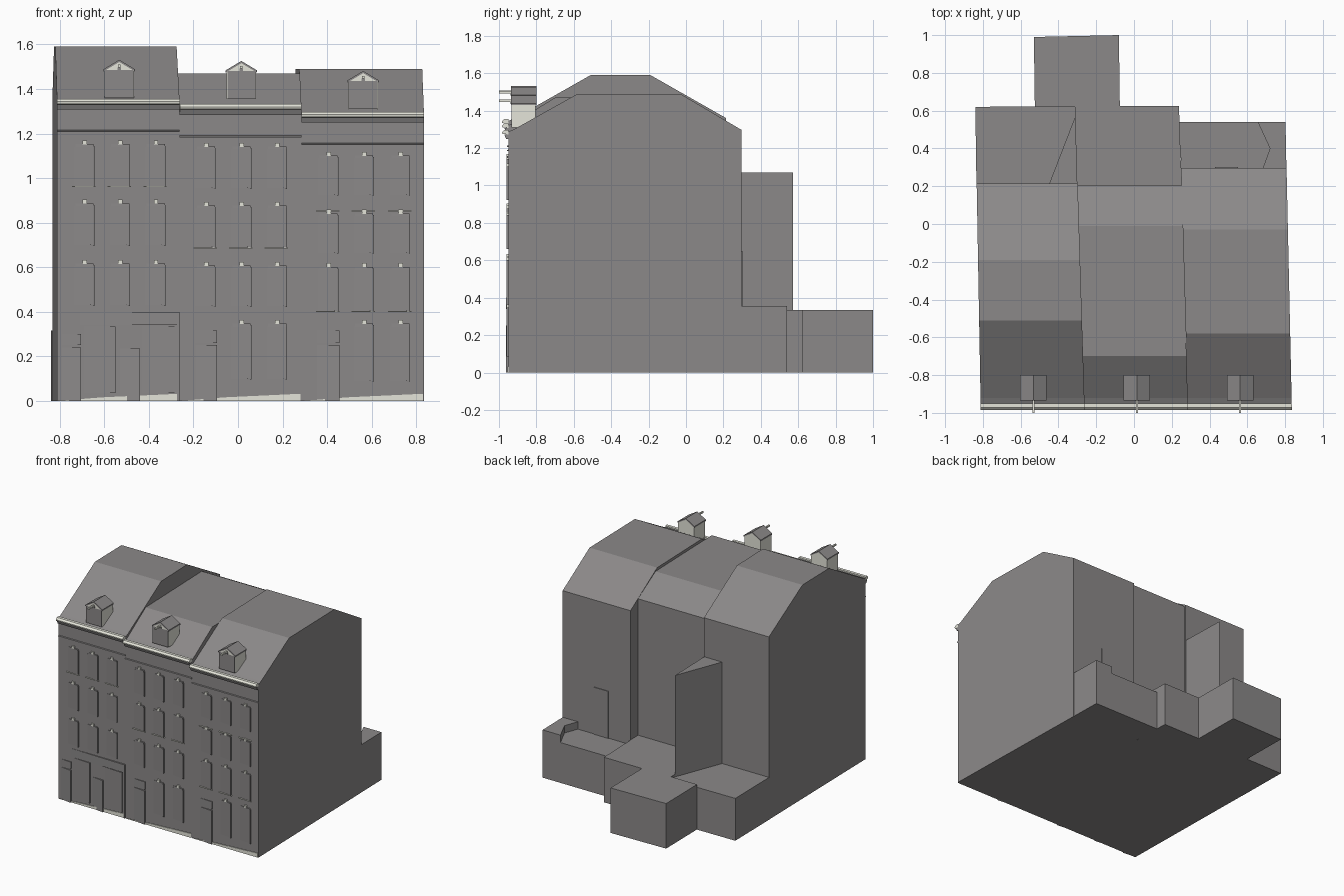
import bpy, bmesh, math

if "Cube" in bpy.data.objects:
    bpy.data.objects.remove(bpy.data.objects["Cube"])


def material(name, rgb):
    m = bpy.data.materials.new(name)
    m.diffuse_color = (*rgb, 1)
    m.use_nodes = True
    m.node_tree.nodes["Principled BSDF"].inputs["Base Color"].default_value = m.diffuse_color
    return m


GREY = material("warm grey", (0.26, 0.25, 0.25))
WHITE = material("off white", (0.78, 0.78, 0.70))
FRONT = -0.95  # facade plane


def finish(name, bm, mat):
    bmesh.ops.recalc_face_normals(bm, faces=bm.faces)
    me = bpy.data.meshes.new(name)
    bm.to_mesh(me)
    bm.free()
    me.materials.append(mat)
    ob = bpy.data.objects.new(name, me)
    bpy.context.collection.objects.link(ob)
    return ob


def loft(name, a, b, mat):
    """Solid between two matching outlines."""
    bm = bmesh.new()
    va, vb = [bm.verts.new(p) for p in a], [bm.verts.new(p) for p in b]
    bm.faces.new(va)
    bm.faces.new(vb)
    for i in range(len(a)):
        j = (i + 1) % len(a)
        bm.faces.new((va[i], va[j], vb[j], vb[i]))
    return finish(name, bm, mat)


def slab(name, plan, z0, z1, mat):
    return loft(name, [(x, y, z0) for x, y in plan], [(x, y, z1) for x, y in plan], mat)


def box(name, x0, x1, y0, y1, z0, z1, mat):
    return slab(name, [(x0, y0), (x1, y0), (x1, y1), (x0, y1)], z0, z1, mat)


def across(name, profile, left, right, mat):
    """Side profile (y, z) stretched between two slanted party walls."""
    return loft(name, [(left(y), y, z) for y, z in profile],
                [(right(y), y, z) for y, z in profile], mat)


def panel(name, x0, x1, z0, z1, out=0.008):
    """Facade panel turned slightly so that its right edge stands proud."""
    slab(name, [(x0, FRONT + 0.001), (x0, FRONT - 0.001), (x1, FRONT - out),
                (x1, FRONT + 0.001)], z0, z1, GREY)


def line(x_front, slope):
    return lambda y: x_front + slope * (y - FRONT)


# Party walls, left to right
walls = [line(-0.812, -0.018), line(-0.262, -0.031), line(0.285, -0.029), line(0.835, -0.022)]

# Per house: eave height, ridge start, ridge end, ridge height, back y, back eave height
houses = [(1.355, -0.51, -0.19, 1.59, 0.215, 1.36),
          (1.332, -0.70, -0.01, 1.47, 0.205, 1.35),
          (1.297, -0.58, -0.03, 1.49, 0.297, 1.297)]

for (e, r0, r1, rz, yb, eb), left, right in zip(houses, walls, walls[1:]):
    across("house_body", [(FRONT, 0), (FRONT, e - 0.01), (-0.92, e + 0.003), (r0, rz),
                          (r1, rz), (yb, eb), (yb, 0)], left, right, GREY)
    # Eaves: pale gutter above a grey moulding
    across("gutter", [(FRONT, e), (-0.972, e), (-0.984, e - 0.012), (-0.982, e - 0.022),
                      (FRONT, e - 0.024)], left, right, WHITE)
    across("eaves_moulding", [(FRONT, e - 0.024), (-0.972, e - 0.024), (-0.962, e - 0.048),
                              (FRONT, e - 0.048)], left, right, GREY)
    # String course with pale top
    s = e - 0.14
    across("string_course", [(FRONT, s), (-0.957, s - 0.003), (-0.957, s - 0.009),
                             (FRONT, s - 0.009)], left, right, GREY)

# Dormers with gabled roofs and hoist beams
for x, z in ((-0.533, 1.36), (0.015, 1.355), (0.562, 1.31)):
    w, y0, y1, h = 0.066, -0.93, -0.805, 0.125
    box("dormer_walls", x - w, x + w, y0, y1, z, z + h, WHITE)
    box("dormer_front", x - w + 0.003, x + w - 0.003, y0 - 0.004, y0, z, z + h, GREY)
    gable = [(x - w, z + h), (x + w, z + h), (x, z + h + 0.036)]
    loft("dormer_gable", [(a, y0 - 0.004, b) for a, b in gable],
         [(a, y1, b) for a, b in gable], WHITE)
    for s in (-1, 1):
        roof = [(x, z + h + 0.046), (x + s * (w + 0.004), z + h + 0.004),
                (x + s * (w + 0.004), z + h - 0.006), (x, z + h + 0.036)]
        loft("dormer_roof", [(a, y0 - 0.005, b) for a, b in roof],
             [(a, y1 + 0.005, b) for a, b in roof], GREY)
    box("hoist_beam", x - 0.005, x + 0.005, -1.0, y0, z + h + 0.012, z + h + 0.024, WHITE)
    box("hoist_hatch", x - 0.008, x + 0.008, y0 - 0.008, y0, z + h, z + h + 0.012, GREY)

# Windows: columns, (bottom, top) of each row, number of full rows, ground row columns
grids = [((-0.69, -0.53, -0.37), ((0.43, 0.625), (0.70, 0.895), (0.965, 1.16)), None),
         ((-0.145, 0.015, 0.175), ((0.425, 0.615), (0.69, 0.885), (0.955, 1.15)), (0.10, 0.355)),
         ((0.405, 0.565, 0.728), ((0.405, 0.61), (0.665, 0.85), (0.925, 1.11)), (0.09, 0.355))]
for cols, rows, ground in grids:
    for i, x in enumerate(cols):
        openings = list(rows) + ([ground] if ground and i else [])
        for z0, z1 in openings:
            panel("window", x - 0.045, x + 0.042, z0, z1 - 0.02)
            panel("window_frame", x + 0.03, x + 0.045, z0 - 0.004, z1 - 0.015, 0.011)
            panel("window_head", x - 0.04, x + 0.042, z1 - 0.02, z1 - 0.008, 0.011)
            box("keystone", x - 0.008, x + 0.012, FRONT - 0.01, FRONT, z1 - 0.01, z1 + 0.008, WHITE)

# Pale window sills
for cols, z in ((grids[0][0], 0.963), (grids[1][0], 0.687), (grids[2][0], 0.852),
                (grids[2][0], 0.402)):
    for x in cols:
        box("window_sill", x - 0.055, x + 0.05, FRONT - 0.008, FRONT, z - 0.003, z + 0.002, WHITE)

# Shopfront and doors
panel("shop_fascia", -0.71, -0.262, 0.34, 0.40, 0.012)
panel("shop_window", -0.69, -0.55, 0.035, 0.335)
panel("shop_window", -0.43, -0.285, 0.035, 0.335)
panel("shop_door", -0.53, -0.44, 0, 0.235, 0.012)
panel("shop_post", -0.285, -0.262, 0, 0.34, 0.01)
for x0, x1, z, t in ((-0.79, -0.705, 0.24, 0.30), (-0.19, -0.095, 0.25, 0.315),
                     (0.355, 0.455, 0.25, 0.315)):
    panel("house_door", x0, x1, 0, z, 0.012)
    panel("door_light", x0, x1, z + 0.01, t)

# Pale plinth wedges at street level
for x0, x1 in ((-0.81, -0.265), (-0.26, 0.28), (0.29, 0.83)):
    wedge = [(x0, 0), (x1, 0), (x1, 0.032), (x0 + 0.2, 0.016)]
    loft("plinth", [(x, FRONT - 0.005, z) for x, z in wedge],
         [(x, FRONT, z) for x, z in wedge], WHITE)

# Rear extensions
slab("left_extension", [(-0.834, 0.2), (-0.30, 0.2), (-0.31, 0.625), (-0.84, 0.62)], 0, 0.315, GREY)
slab("middle_extension", [(-0.30, 0.2), (0.252, 0.2), (0.238, 0.625), (-0.312, 0.625)], 0, 0.335, GREY)
slab("rear_block", [(-0.525, 0.62), (-0.075, 0.62), (-0.08, 1.0), (-0.53, 0.99)], 0, 0.335, GREY)
slab("right_extension", [(0.25, 0.29), (0.807, 0.29), (0.802, 0.54), (0.24, 0.54)], 0, 0.30, GREY)
slab("right_extension_step", [(0.68, 0.29), (0.807, 0.29), (0.802, 0.54), (0.655, 0.54),
                              (0.72, 0.40)], 0.29, 0.355, GREY)
slab("stair_tower", [(-0.45, 0.21), (-0.30, 0.21), (-0.31, 0.572)], 0.3, 1.07, GREY)
box("rear_wall_panel", 0.43, 0.55, 0.297, 0.302, 0.30, 0.65, GREY)
